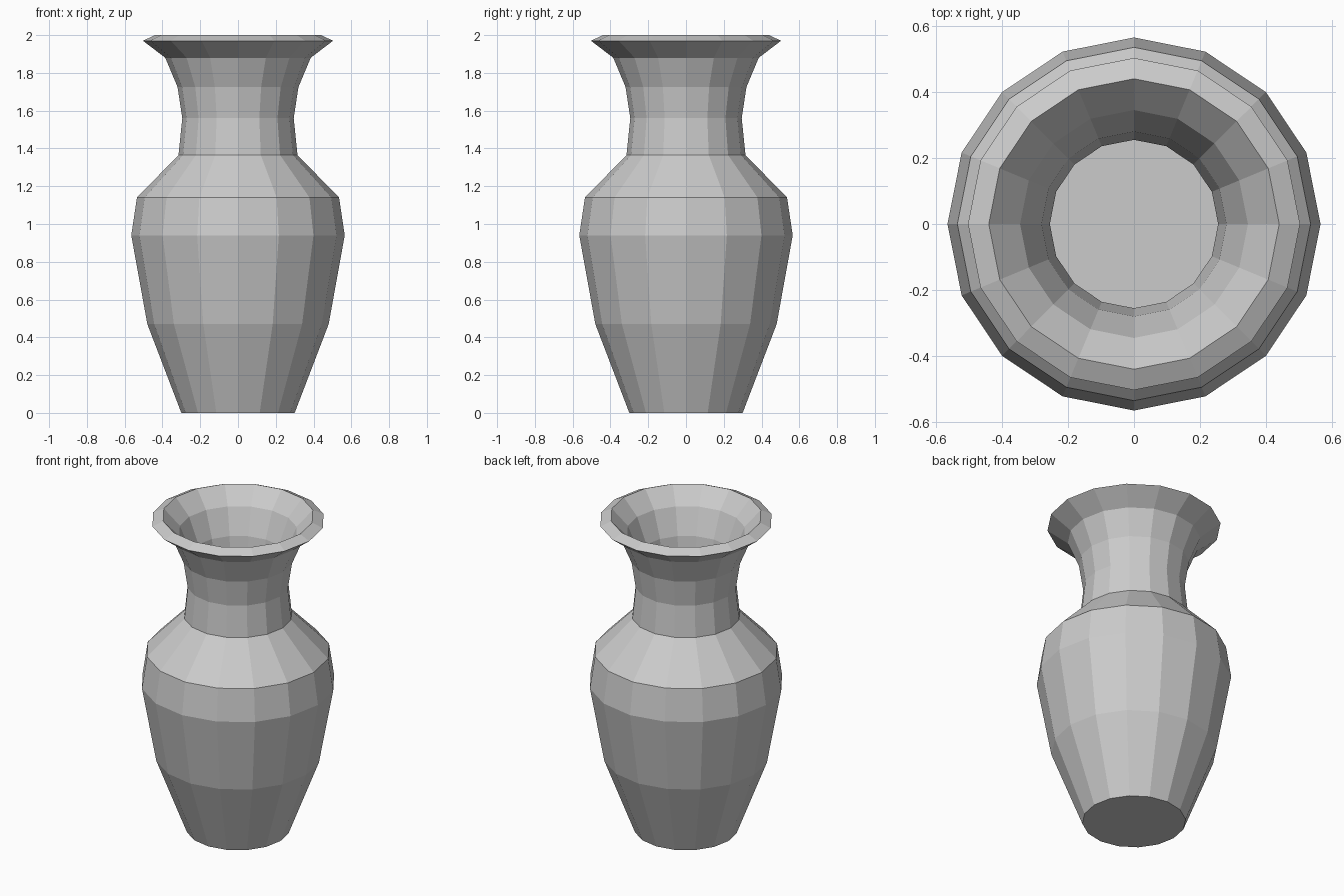
import bpy, bmesh
from math import cos, sin, pi

if "Cube" in bpy.data.objects:
    bpy.data.objects.remove(bpy.data.objects["Cube"])

SIDES = 16

# (radius, height): up the outer wall, over the rim, down the inner wall
outer = [(0.30, 0), (0.48, 0.47), (0.565, 0.94), (0.535, 1.14), (0.315, 1.365),
         (0.295, 1.56), (0.32, 1.725), (0.385, 1.88), (0.503, 1.97)]
inner = [(0.44, 2.0), (0.345, 1.90), (0.28, 1.74), (0.255, 1.56), (0.275, 1.38),
         (0.50, 1.12), (0.525, 0.94), (0.44, 0.48), (0.27, 0.04)]

# Spin the profile into rings of vertices
bm = bmesh.new()
rings = [[bm.verts.new((r * cos(2 * pi * i / SIDES), r * sin(2 * pi * i / SIDES), z))
          for i in range(SIDES)] for r, z in outer + inner]

# Walls
for a, b in zip(rings, rings[1:]):
    for i in range(SIDES):
        j = (i + 1) % SIDES
        bm.faces.new((a[i], a[j], b[j], b[i]))

# Underside and inner floor
bm.faces.new(rings[0][::-1])
bm.faces.new(rings[-1])
bmesh.ops.recalc_face_normals(bm, faces=bm.faces)

mesh = bpy.data.meshes.new("vase")
bm.to_mesh(mesh)
bm.free()
vase = bpy.data.objects.new("vase", mesh)
bpy.context.collection.objects.link(vase)
